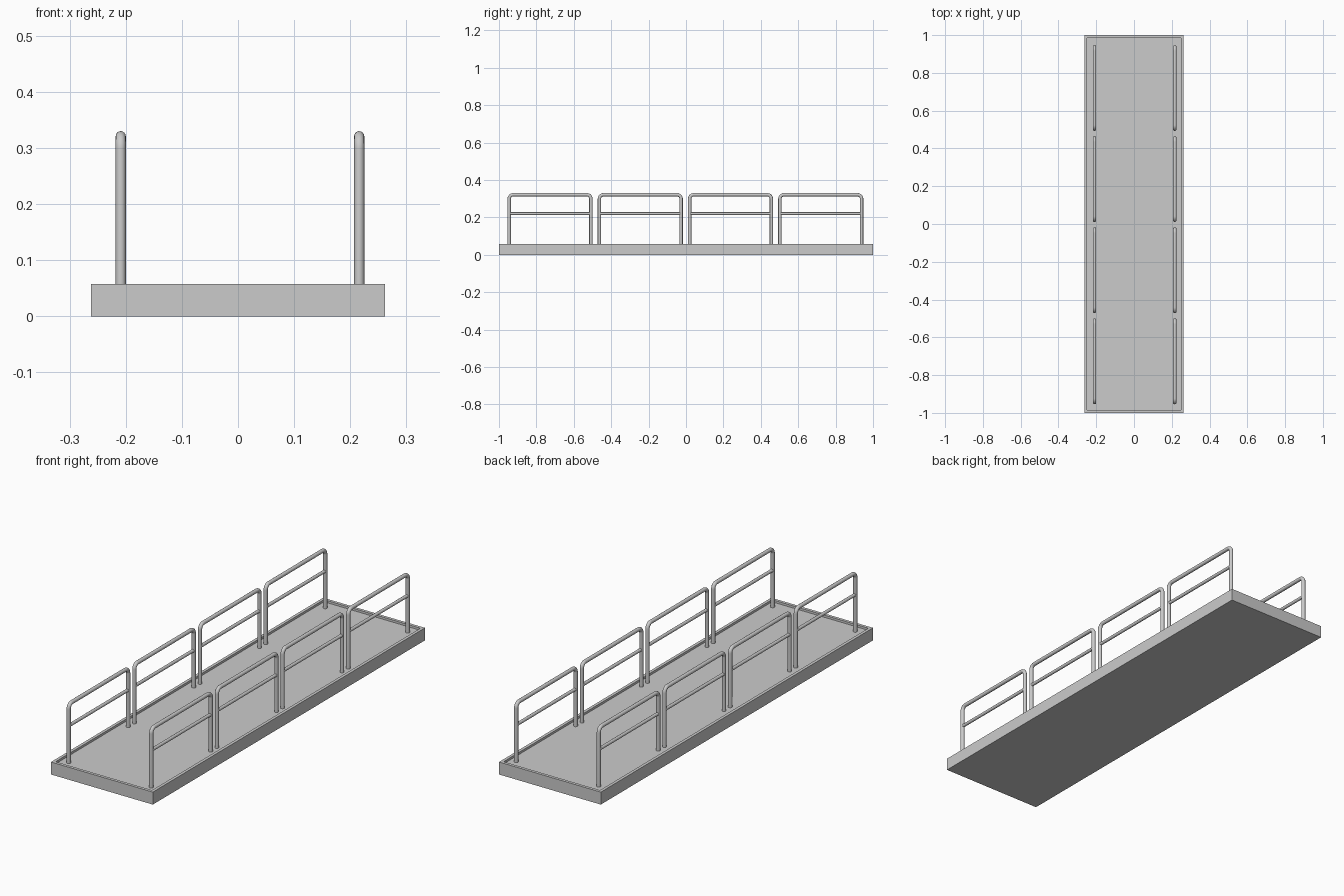
import bpy, bmesh, math
from mathutils import Vector

if "Cube" in bpy.data.objects:
    bpy.data.objects.remove(bpy.data.objects["Cube"])

HALF_W, HALF_L, DECK_H = 0.262, 1.0, 0.058
RIM_W, RIM_D = 0.02, 0.01
RAIL_X = (-0.209, 0.216)
RAIL_Y = (-0.727, -0.2445, 0.238, 0.7205)
TUBE_R, MID_R = 0.009, 0.0075
HALF_SPAN = 0.2275 - TUBE_R          # post centre offset from panel centre
TOP_Z, MID_Z = 0.33 - TUBE_R, 0.22
CORNER_R = 0.022


def make_tube(name, points, radius):
    """Round tube swept along a list of points, converted to a mesh."""
    curve = bpy.data.curves.new(name, 'CURVE')
    curve.dimensions = '3D'
    curve.bevel_depth = radius
    curve.bevel_resolution = 6
    curve.use_fill_caps = True
    spline = curve.splines.new('POLY')
    spline.points.add(len(points) - 1)
    for p, co in zip(spline.points, points):
        p.co = (*co, 1)
    obj = bpy.data.objects.new(name, curve)
    bpy.context.collection.objects.link(obj)
    bpy.ops.object.select_all(action='DESELECT')
    obj.select_set(True)
    bpy.context.view_layer.objects.active = obj
    bpy.ops.object.convert(target='MESH')
    bpy.ops.object.shade_smooth_by_angle(angle=math.radians(40))
    return bpy.context.object


def hoop_path():
    """Upside-down U with rounded upper corners, in the YZ plane."""
    bottom = DECK_H - RIM_D
    pts = [Vector((0, -HALF_SPAN, bottom))]
    for side, start in ((-1, 180), (1, 90)):
        for i in range(9):
            a = math.radians(start - 90 * i / 8)
            pts.append(Vector((0, side * (HALF_SPAN - CORNER_R) + CORNER_R * math.cos(a),
                               TOP_Z - CORNER_R + CORNER_R * math.sin(a))))
    pts.append(Vector((0, HALF_SPAN, bottom)))
    return pts


# Deck: slab with a shallow recess inside a raised rim
bm = bmesh.new()
bmesh.ops.create_cube(bm, size=1)
for v in bm.verts:
    v.co = (v.co.x * 2 * HALF_W, v.co.y * 2 * HALF_L, (v.co.z + 0.5) * DECK_H)
bm.normal_update()
top = max(bm.faces, key=lambda f: f.calc_center_median().z)
bmesh.ops.inset_region(bm, faces=[top], thickness=RIM_W)
floor = bmesh.ops.extrude_face_region(bm, geom=[top])['geom']
bmesh.ops.translate(bm, vec=(0, 0, -RIM_D),
                    verts=[g for g in floor if isinstance(g, bmesh.types.BMVert)])
if top.is_valid:
    bmesh.ops.delete(bm, geom=[top], context='FACES_ONLY')
bmesh.ops.recalc_face_normals(bm, faces=bm.faces)
mesh = bpy.data.meshes.new("deck")
bm.to_mesh(mesh)
bm.free()
bpy.context.collection.objects.link(bpy.data.objects.new("deck", mesh))

# Handrail panels: bent hoop plus middle rail, four along each side
hoop = hoop_path()
mid = [Vector((0, s * HALF_SPAN, MID_Z)) for s in (-1, 1)]
for side, x in zip(("left", "right"), RAIL_X):
    for i, y in enumerate(RAIL_Y, 1):
        offset = Vector((x, y, 0))
        make_tube(f"{side}_handrail_{i}", [p + offset for p in hoop], TUBE_R)
        make_tube(f"{side}_middle_rail_{i}", [p + offset for p in mid], MID_R)
